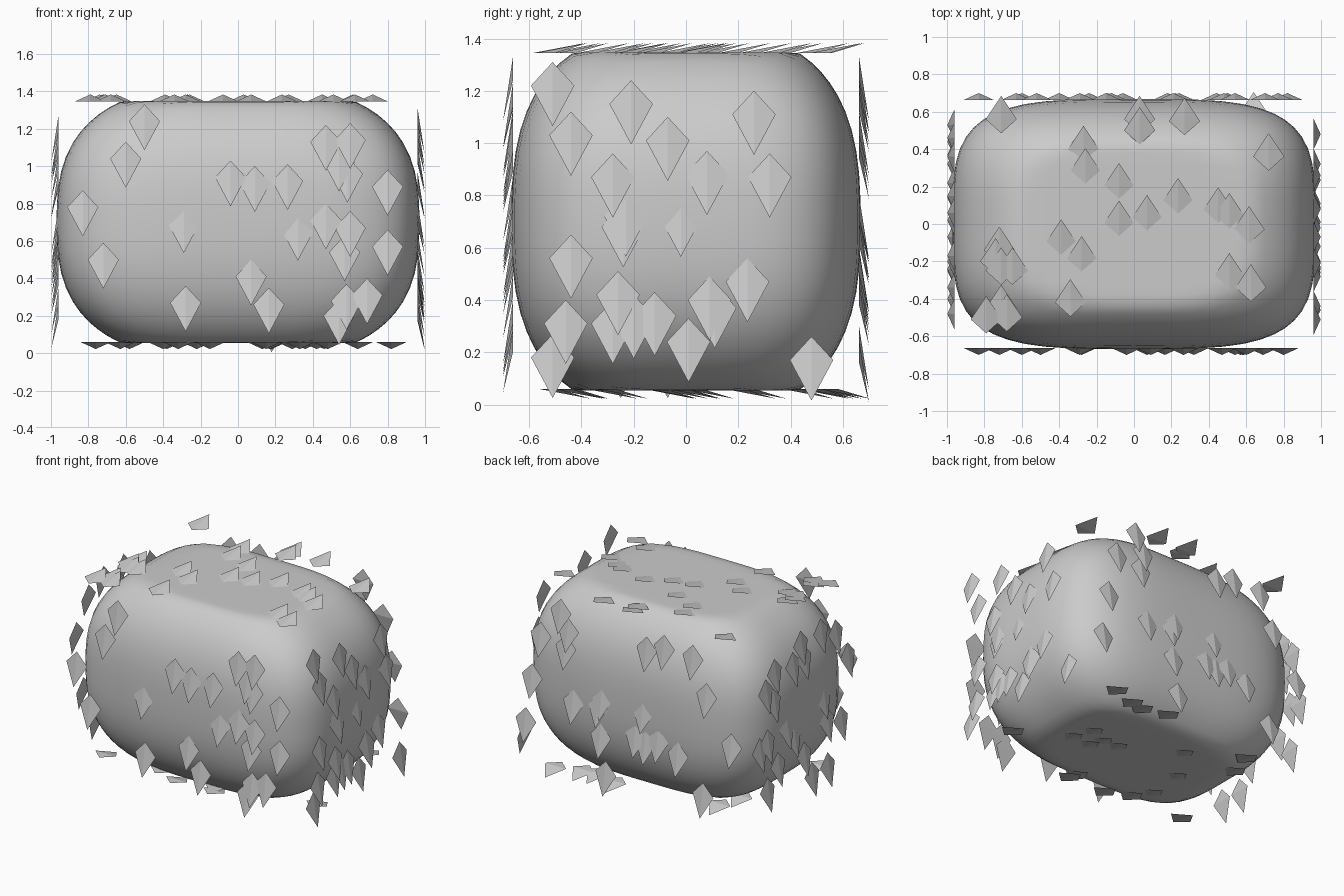
import bpy, bmesh
from mathutils import Vector

MID = 0.7  # body centre height


def new_object(name, bm):
    bmesh.ops.recalc_face_normals(bm, faces=bm.faces)
    mesh = bpy.data.meshes.new(name)
    bm.to_mesh(mesh)
    bm.free()
    obj = bpy.data.objects.new(name, mesh)
    bpy.context.collection.objects.link(obj)
    return obj


# Body: subdivided cube inflated to a rounded block with flattened top and bottom
def make_body():
    a, b, c, p, q, flat = 0.97, 0.668, 0.74, 2.7, 3.8, 0.647
    bm = bmesh.new()
    bmesh.ops.create_cube(bm, size=2)
    bmesh.ops.subdivide_edges(bm, edges=bm.edges[:], cuts=15, use_grid_fill=True)
    for v in bm.verts:
        x, y, z = v.co.x * a, v.co.y * b, v.co.z * c
        plan = (abs(x / a) ** q + abs(y / b) ** q) ** (p / q)
        r = (plan + abs(z / c) ** p) ** (-1 / p)
        z = max(-flat, min(flat, z * r))
        v.co = (x * r, y * r, z + MID)
    for f in bm.faces:
        f.smooth = True
    new_object("body", bm)


# Scales: small kite-shaped wedges lying on the six sides, tip lifted outward
def make_scales(name, spots, place, out, tip_dir, head=0.09, tail=0.155):
    out, tip_dir = Vector(out), Vector(tip_dir)
    side = out.cross(tip_dir)
    bm = bmesh.new()
    for s in spots:
        o = Vector(place(*s))
        top, left, right, tip = [bm.verts.new(o + d) for d in (
            tip_dir * -head, side * -0.083, side * 0.083, tip_dir * tail + out * 0.038)]
        for tri in ((top, left, tip), (top, tip, right), (top, right, left), (left, right, tip)):
            bm.faces.new(tri)
    new_object(name, bm)


front = [(-.5, 1.24), (-.6, 1.04), (-.83, .78), (-.72, .5), (-.29, .69), (-.28, .27),
         (-.04, .94), (.09, .91), (.265, .92), (.32, .65), (.07, .41), (.165, .26),
         (.47, 1.13), (.6, 1.14), (.585, .96), (.54, 1.02), (.8, .89), (.47, .71),
         (.6, .67), (.57, .54), (.8, .57), (.69, .31), (.58, .28), (.54, .2)]
right = [(-.51, 1.22), (-.44, 1.03), (-.21, 1.15), (-.07, 1.01), (.26, 1.11), (-.28, .87),
         (.08, .88), (.32, .87), (-.02, .72), (-.23, .72), (-.24, .68), (-.44, .56),
         (-.26, .42), (.235, .47), (-.46, .31), (-.28, .31), (-.2, .33), (-.12, .34),
         (.09, .4), (.11, .37), (.01, .24), (-.51, .18), (.48, .17)]
back = [(.7, 1.03), (.54, 1.24), (.48, 1.12), (.5, .99), (.77, .71), (.82, .38), (.44, .61),
        (.24, .64), (.21, .7), (.22, .42), (-.06, .5), (-.14, .47), (-.24, .51), (-.4, .45),
        (-.15, 1.15), (-.29, 1.2), (-.52, 1.19), (-.63, .94), (-.12, .69), (-.6, .21),
        (-.83, .63), (.18, .16)]
left = [(-.48, .89), (-.34, 1.11), (-.17, 1.18), (.06, 1.18), (.02, 1.06), (.15, 1.06),
        (.36, 1.09), (.46, .98), (.37, .88), (-.2, .69), (-.24, .51), (-.4, .46), (.14, .54),
        (.22, .63), (.44, .61), (.53, .58), (.02, .36), (.32, .4), (-.07, .18), (-.25, .18),
        (.44, .26)]
top = [(-.71, .56), (-.27, .4), (.03, .56), (.03, .5), (.27, .55), (.72, .36), (-.26, .28),
       (-.08, .2), (-.08, 0), (.07, .03), (.235, .12), (.45, .07), (.51, .04), (.615, -.03),
       (-.39, -.1), (-.28, -.19), (-.72, -.14), (-.74, -.2), (-.71, -.25), (-.65, -.25),
       (-.34, -.42), (.51, -.28), (.625, -.34), (-.79, -.51), (-.68, -.5), (-.71, -.45)]
bottom = [(.64, .58), (.46, .52), (.36, .5), (.18, .55), (.42, .06), (.48, -.08), (.29, 0),
          (.33, -.09), (.17, .01), (-.22, .22), (-.58, .44), (.82, -.27), (.15, -.49),
          (.13, -.44), (-.38, -.04), (-.15, -.49), (-.32, -.42), (-.4, -.31), (-.63, .26),
          (-.76, -.43)]

make_body()
down, rear = (0, 0, -1), (0, 1, 0)
make_scales("front_scales", front, lambda x, z: (x, -.662, z), (0, -1, 0), down)
make_scales("back_scales", back, lambda x, z: (x, .662, z), (0, 1, 0), down)
make_scales("right_scales", right, lambda y, z: (.96, y, z), (1, 0, 0), down)
make_scales("left_scales", left, lambda y, z: (-.96, y, z), (-1, 0, 0), down)
make_scales("top_scales", top, lambda x, y: (x, y, 1.345), (0, 0, 1), rear, .075, .125)
make_scales("bottom_scales", bottom, lambda x, y: (x, y, .06), (0, 0, -1), rear, .075, .125)
